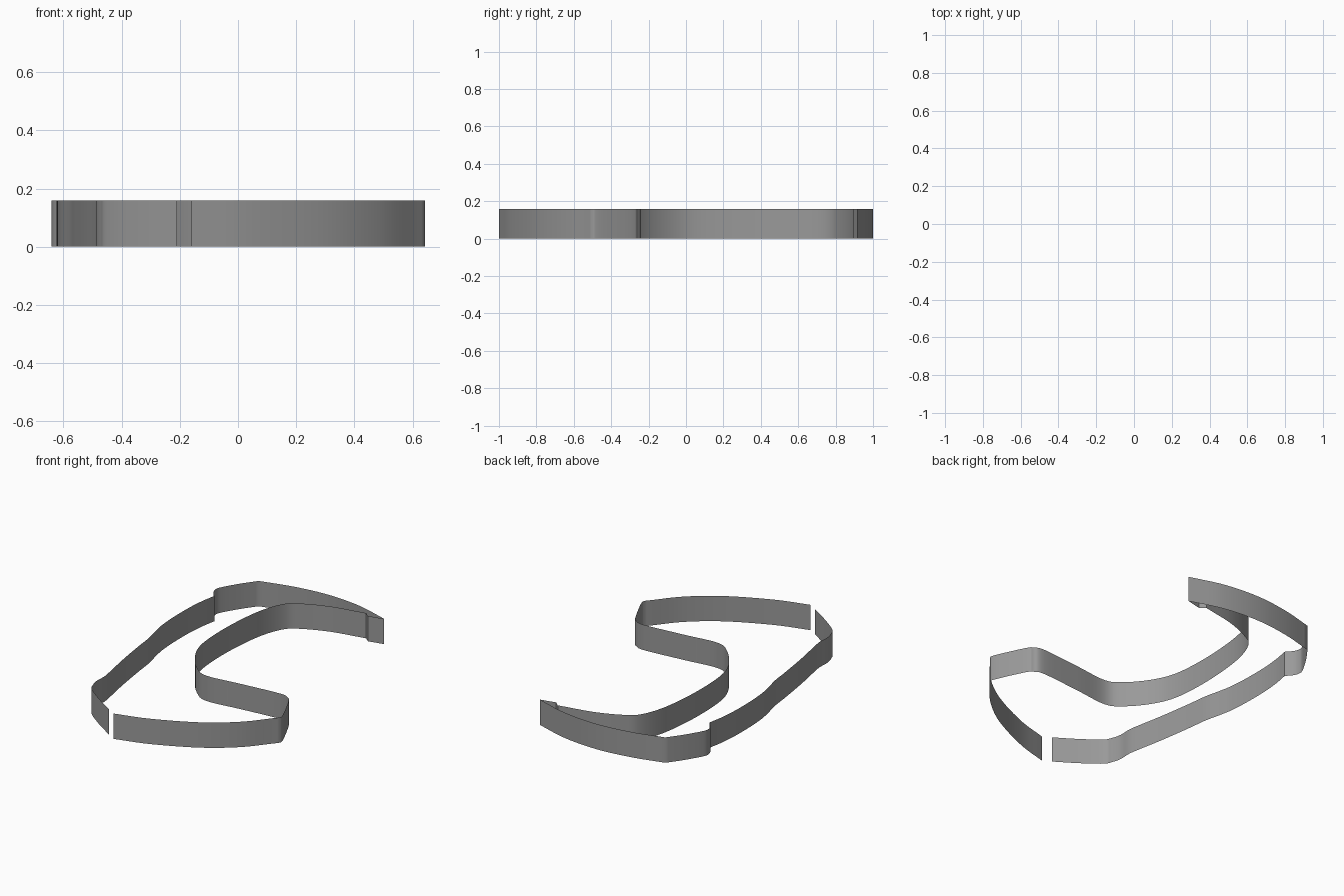
import bpy, bmesh, math
from mathutils import Vector

if "Cube" in bpy.data.objects:
    bpy.data.objects.remove(bpy.data.objects["Cube"])

HEIGHT = 0.158
STEPS = 6


def smooth_run(pts, steps=STEPS):
    """Catmull-Rom curve through a run of plan points."""
    p = [Vector(q) for q in pts]
    if len(p) == 2:
        return p
    p = [2 * p[0] - p[1]] + p + [2 * p[-1] - p[-2]]
    out = []
    for a, b, c, d in zip(p, p[1:], p[2:], p[3:]):
        for i in range(steps):
            t = i / steps
            out.append(0.5 * (2 * b + (c - a) * t + (2 * a - 5 * b + 4 * c - d) * t ** 2
                              + (3 * b - a - 3 * c + d) * t ** 3))
    return out + [p[-2]]


# Plan runs between sharp corners, from one side of the gap to the other
runs = [
    # front arc and right end
    [(-.16, -1.0), (.05, -.938), (.31, -.815), (.49, -.68), (.61, -.54), (.639, -.503),
     (.639, -.475), (.60, -.385), (.549, -.283), (.525, -.26), (.46, -.24),
     # inner hollow
     (.20, -.262), (-.02, -.283), (-.12, -.23), (-.22, -.11), (-.28, .03),
     (-.298, .23), (-.29, .447), (-.262, .63), (-.21, .757), (-.14, .812),
     (.02, .877), (.24, .922)],
    # small notch and blunt tip
    [(.24, .922), (.27, .895)],
    [(.27, .895), (.367, .917)],
    # back arc
    [(.367, .917), (.15, .98), (-.08, 1.0), (-.30, .976), (-.505, .925)],
    # back left shoulder and step
    [(-.505, .925), (-.57, .835), (-.632, .73), (-.64, .69), (-.627, .655), (-.595, .617)],
    # long left side and front left end
    [(-.595, .617), (-.612, .52), (-.622, .40), (-.622, .25), (-.614, .13), (-.60, .05),
     (-.575, -.06), (-.56, -.18), (-.53, -.38), (-.50, -.54), (-.487, -.62),
     (-.488, -.70), (-.472, -.76), (-.447, -.803), (-.34, -.885), (-.21, -.97)],
]

path = []
for run in runs:
    pts = smooth_run(run)
    path += pts if not path else pts[1:]

# Thin upright ribbon wall
bm = bmesh.new()
low = [bm.verts.new((p.x, p.y, 0)) for p in path]
high = [bm.verts.new((p.x, p.y, HEIGHT)) for p in path]
for i in range(len(path) - 1):
    bm.faces.new((low[i], low[i + 1], high[i + 1], high[i]))
mesh = bpy.data.meshes.new("outline_wall")
bm.to_mesh(mesh)
bm.free()
wall = bpy.data.objects.new("outline_wall", mesh)
bpy.context.collection.objects.link(wall)

# Dark grey finish
mat = bpy.data.materials.new("dark_grey")
mat.diffuse_color = (0.32, 0.32, 0.32, 1)
mat.use_nodes = True
mat.node_tree.nodes["Principled BSDF"].inputs["Base Color"].default_value = mat.diffuse_color
mesh.materials.append(mat)

bpy.context.view_layer.objects.active = wall
wall.select_set(True)
bpy.ops.object.shade_smooth_by_angle(angle=math.radians(50))
